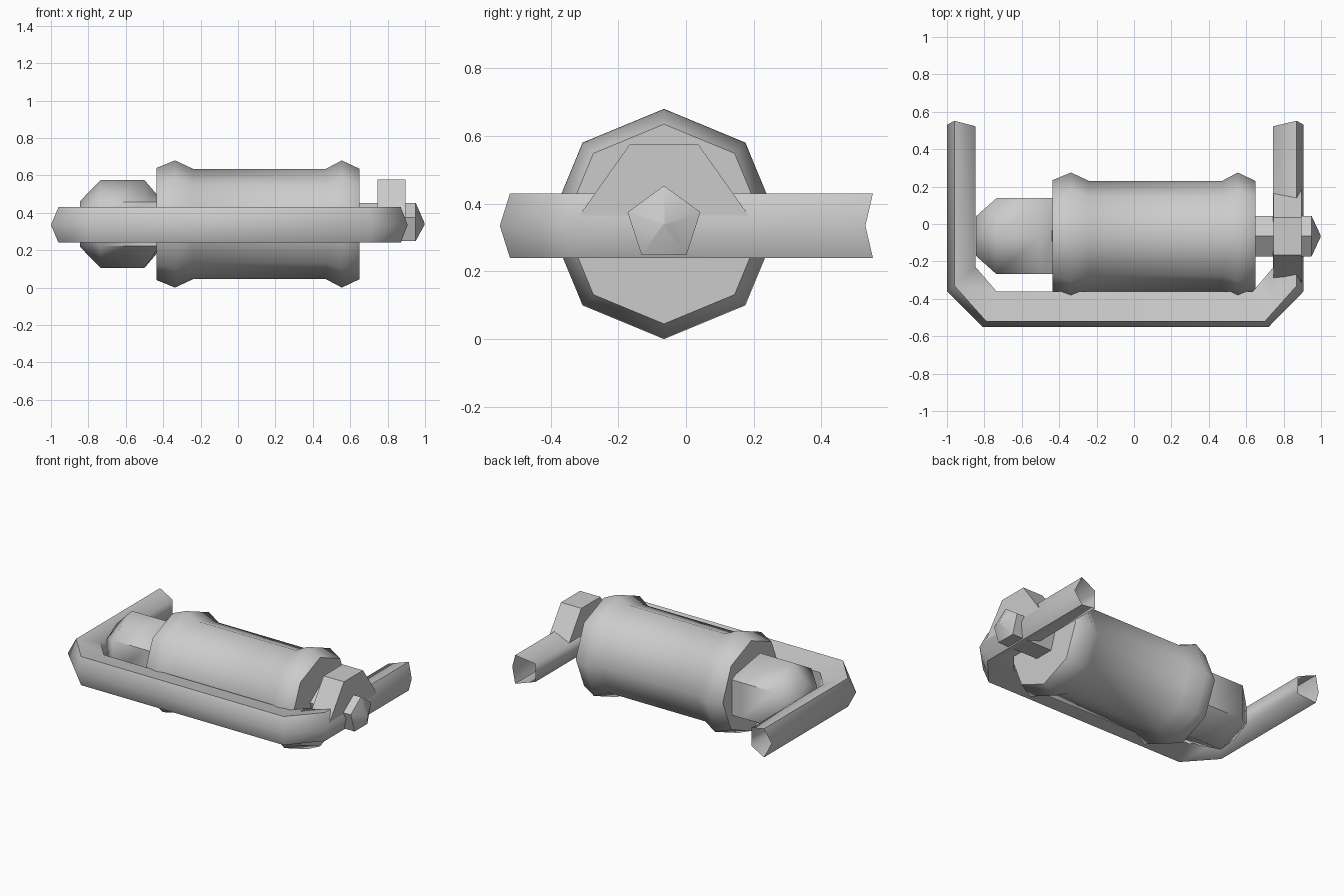
import bpy, math

if "Cube" in bpy.data.objects:
    bpy.data.objects.remove(bpy.data.objects["Cube"])

CY, CZ = -0.065, 0.34   # shared axis of the drum parts


def make(name, verts, faces, angle=50):
    me = bpy.data.meshes.new(name)
    me.from_pydata(verts, [], faces)
    ob = bpy.data.objects.new(name, me)
    bpy.context.collection.objects.link(ob)
    bpy.ops.object.select_all(action='DESELECT')
    ob.select_set(True)
    bpy.context.view_layer.objects.active = ob
    bpy.ops.object.mode_set(mode='EDIT')
    bpy.ops.mesh.select_all(action='SELECT')
    bpy.ops.mesh.normals_make_consistent(inside=False)
    bpy.ops.object.mode_set(mode='OBJECT')
    bpy.ops.object.shade_smooth_by_angle(angle=math.radians(angle))
    return ob


def loft(name, rings, caps=True, angle=50):
    n = len(rings[0])
    verts = [v for r in rings for v in r]
    faces = [(k*n + i, k*n + (i+1) % n, (k+1)*n + (i+1) % n, (k+1)*n + i)
             for k in range(len(rings)-1) for i in range(n)]
    if caps:
        faces += [tuple(range(n)), tuple(range(len(verts)-n, len(verts)))]
    return make(name, verts, faces, angle)


def ring(x, r, n):
    # polygon around the x axis with one corner pointing up
    return [(x, CY + r*math.sin(2*math.pi*i/n), CZ + r*math.cos(2*math.pi*i/n))
            for i in range(n)]


# main drum with two flared collars
drum = [(-0.435, 0.30), (-0.337, 0.34), (-0.24, 0.295),
        (0.47, 0.295), (0.555, 0.34), (0.65, 0.295)]
loft("drum", [ring(x, r, 8) for x, r in drum])

# hexagonal motor housing, pinched where it meets the drum
housing = [ring(x, r, 6) for x, r in [(-0.845, 0.122), (-0.735, 0.235), (-0.50, 0.235)]]
last = ring(-0.42, 0.235, 6)
last[0] = (-0.44, CY, CZ + 0.165)
last[3] = (-0.44, CY, CZ - 0.165)
loft("motor_housing", housing + [last])

# five-sided shaft with pointed end
loft("shaft", [ring(x, r, 5) for x, r in [(0.62, 0.113), (0.95, 0.113), (0.998, 0.004)]])

# raised bracket over the shaft
prof = [(-0.333, 0.34), (-0.165, 0.577), (0.035, 0.577), (0.203, 0.34)]
prof[0], prof[3] = (CY - 0.268, 0.34), (CY + 0.268, 0.34)
loft("shaft_bracket", [[(x, y, z) for y, z in prof] for x in (0.745, 0.895)])

# open-ended U-shaped tube: (outer, shoulder, inner) points per section
sections = [
    ((-1.0, 0.53), (-0.96, 0.552), (-0.847, 0.522)),
    ((-1.0, -0.36), (-0.96, -0.33), (-0.847, -0.23)),
    ((-0.81, -0.55), (-0.79, -0.52), (-0.735, -0.36)),
    ((0.72, -0.55), (0.70, -0.52), (0.635, -0.36)),
    ((0.907, -0.36), (0.87, -0.33), (0.742, -0.235)),
    ((0.907, 0.53), (0.87, 0.552), (0.742, 0.522)),
]
PZ = 0.335
loft("frame_tube",
     [[(*o, PZ), (*s, PZ + 0.095), (*i, PZ + 0.06), (*i, PZ - 0.06), (*s, PZ - 0.095)]
      for o, s, i in sections], caps=False, angle=75)
